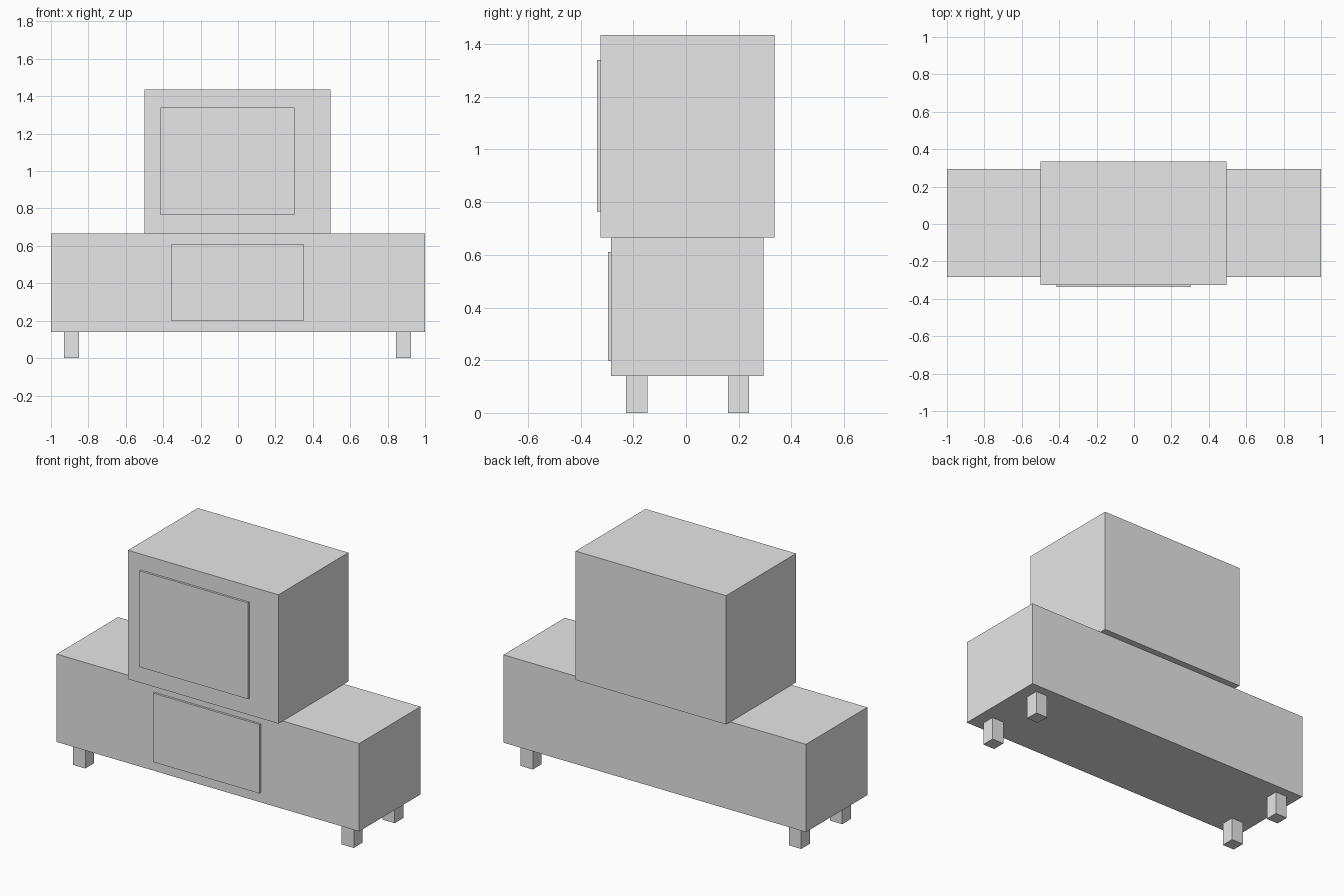
import bpy
import bmesh
from mathutils import Vector

cube = bpy.data.objects.get("Cube")
if cube:
    bpy.data.objects.remove(cube, do_unlink=True)

# One plain grey for every part
grey = bpy.data.materials.new("plain_grey")
grey.use_nodes = True
colour = (0.8, 0.8, 0.8, 1.0)
grey.diffuse_color = colour
grey.node_tree.nodes["Principled BSDF"].inputs["Base Color"].default_value = colour


def box(name, x, y, z):
    """Box spanning the given (low, high) range on each axis."""
    low, high = Vector((x[0], y[0], z[0])), Vector((x[1], y[1], z[1]))
    centre, size = (low + high) / 2, high - low
    mesh = bpy.data.meshes.new(name)
    bm = bmesh.new()
    bmesh.ops.create_cube(bm, size=1)
    bmesh.ops.scale(bm, vec=size, verts=bm.verts)
    bm.to_mesh(mesh)
    bm.free()
    mesh.materials.append(grey)
    obj = bpy.data.objects.new(name, mesh)
    obj.location = centre
    bpy.context.collection.objects.link(obj)
    return obj


# Low cabinet and its raised front door
box("cabinet", (-1, 1), (-0.284, 0.295), (0.14, 0.665))
box("cabinet_door", (-0.355, 0.35), (-0.297, -0.284), (0.198, 0.61))

# Television box with an off-centre raised screen
box("television_body", (-0.5, 0.495), (-0.325, 0.335), (0.665, 1.435))
box("television_screen", (-0.415, 0.302), (-0.338, -0.325), (0.765, 1.34))

# Four short square legs
for side, x in (("right", (-0.93, -0.85)), ("left", (0.845, 0.925))):
    for end, y in (("front", (-0.228, -0.147)), ("back", (0.159, 0.24))):
        box(f"{end}_{side}_leg", x, y, (0, 0.14))
